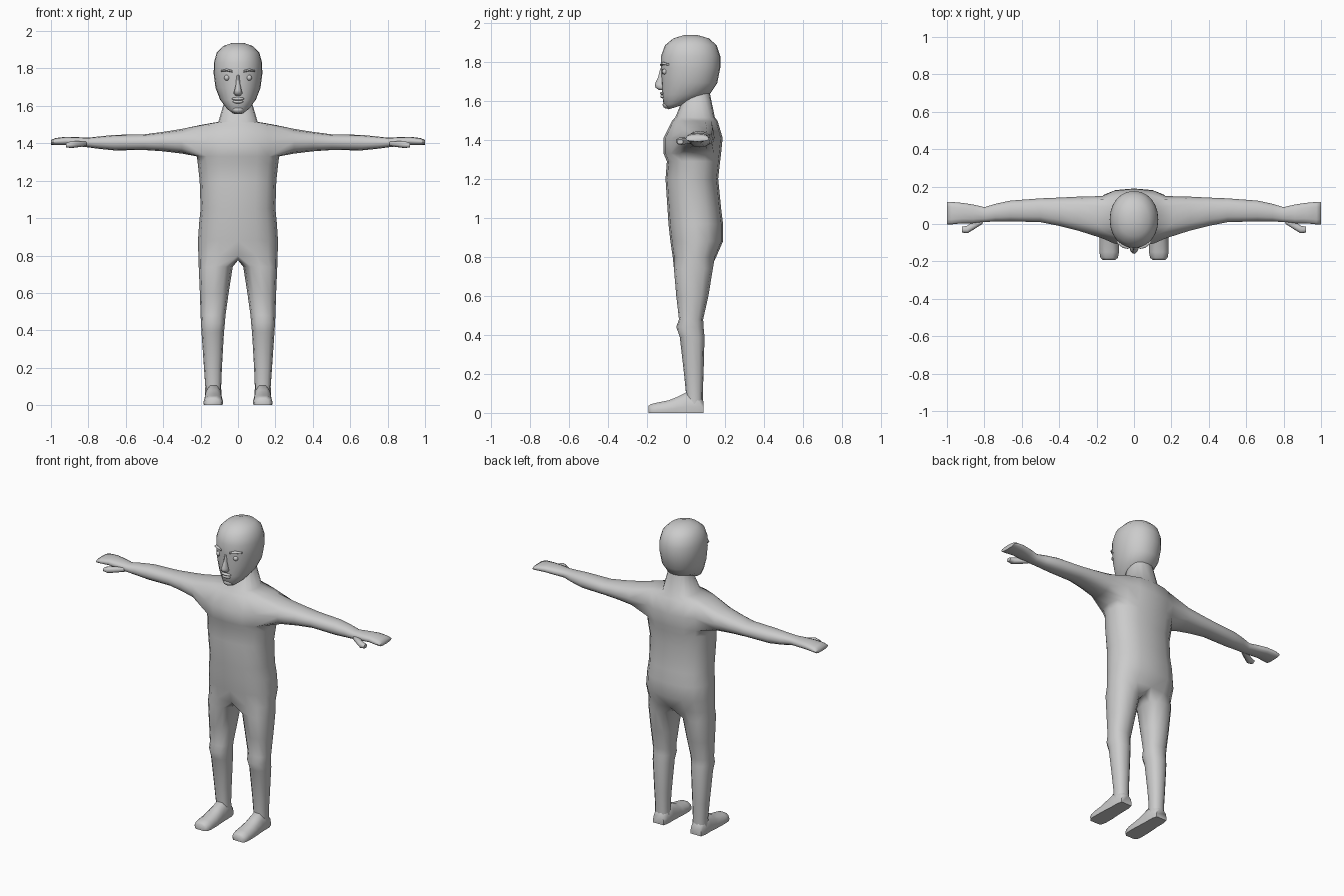
import bpy, bmesh, math
from mathutils import Vector

if "Cube" in bpy.data.objects:
    bpy.data.objects.remove(bpy.data.objects["Cube"])

skin = bpy.data.materials.new("plain_grey")
skin.diffuse_color = (0.6, 0.6, 0.6, 1)
skin.use_nodes = True
skin.node_tree.nodes["Principled BSDF"].inputs["Base Color"].default_value = skin.diffuse_color


def power(v, p):
    return math.copysign(abs(v) ** p, v)


def finish(bm, name, mirror=False, angle=60):
    """Turn a bmesh into a smooth-shaded object, optionally mirrored over x = 0."""
    bmesh.ops.recalc_face_normals(bm, faces=bm.faces)
    me = bpy.data.meshes.new(name)
    bm.to_mesh(me)
    bm.free()
    me.materials.append(skin)
    ob = bpy.data.objects.new(name, me)
    bpy.context.collection.objects.link(ob)
    bpy.ops.object.select_all(action='DESELECT')
    ob.select_set(True)
    bpy.context.view_layer.objects.active = ob
    bpy.ops.object.shade_smooth_by_angle(angle=math.radians(angle))
    if mirror:
        m = ob.modifiers.new("mirror", 'MIRROR')
        m.use_clip = True
        m.merge_threshold = 0.0005
    return ob


def bridge(bm, a, b, closed=True):
    n = len(a)
    for i in range(n if closed else n - 1):
        j = (i + 1) % n
        bm.faces.new((a[i], a[j], b[j], b[i]))


def add_ring(bm, pts):
    return [bm.verts.new(p) for p in pts]


def chain(bm, start, rings):
    """Continue a tube from an existing loop through the rings and cap it."""
    for pts in rings:
        nxt = add_ring(bm, pts)
        bridge(bm, start, nxt)
        start = nxt
    bm.faces.new(start)


def loft(name, rings, mirror=False, angle=60):
    bm = bmesh.new()
    first = add_ring(bm, rings[0])
    bm.faces.new(first)
    chain(bm, first, rings[1:])
    return finish(bm, name, mirror, angle)


def ring_x(x, y0, y1, z0, z1, n=12, p=0.85):
    """Cross-section facing along x, starting at the upper front."""
    out = []
    for k in range(n):
        a = math.radians(150) - 2 * math.pi * k / n
        out.append(Vector((x, (y0 + y1) / 2 + (y1 - y0) / 2 * power(math.cos(a), p),
                           (z0 + z1) / 2 + (z1 - z0) / 2 * power(math.sin(a), p))))
    return out


def ring_z(z, x0, x1, y0, y1, n=12, p=0.85, zback=None):
    """Cross-section facing along z, starting at the inner front; may tilt backwards."""
    zback = z if zback is None else zback
    out = []
    for k in range(n):
        a = math.radians(-120) + 2 * math.pi * k / n
        s = power(math.sin(a), p)
        out.append(Vector(((x0 + x1) / 2 + (x1 - x0) / 2 * power(math.cos(a), p),
                           (y0 + y1) / 2 + (y1 - y0) / 2 * s,
                           z + (zback - z) * (s + 1) / 2)))
    return out


# Body: half torso, neck to hips, as rows of (z, half width, front y, back y)
torso = [(1.65, .065, 0, .12), (1.515, .105, -.055, .148), (1.497, .205, -.072, .162),
         (1.41, .225, -.115, .188), (1.33, .22, -.115, .18), (1.29, .215, -.098, .175),
         (1.2, .205, -.105, .165), (1.05, .2, -.095, .18), (.97, .208, -.09, .19),
         (.88, .214, -.08, .19), (.8, .212, -.068, .155)]
bm = bmesh.new()
rows = []
for z, w, y0, y1 in torso:
    row = []
    for i in range(9):
        t = math.pi * i / 8
        x = 0 if i in (0, 8) else w * math.sin(t) ** 0.8
        row.append(bm.verts.new((x, (y0 + y1) / 2 - (y1 - y0) / 2 * power(math.cos(t), 0.85), z)))
    rows.append(row)
for r in range(len(rows) - 1):
    for i in range(8):
        if r in (2, 3) and 2 <= i < 6:
            continue  # shoulder opening
        bm.faces.new((rows[r][i], rows[r][i + 1], rows[r + 1][i + 1], rows[r + 1][i]))

# Arm and hand grown out of the shoulder opening: (x, front, back, bottom, top)
arm = [(.3, -.035, .146, 1.345, 1.477), (.4, -.01, .141, 1.357, 1.461),
       (.5, .01, .137, 1.364, 1.448), (.66, .014, .125, 1.362, 1.445),
       (.74, .014, .108, 1.37, 1.437), (.8, .01, .09, 1.378, 1.43),
       (.86, .004, .104, 1.385, 1.433), (.92, .004, .113, 1.39, 1.435),
       (.975, -.002, .118, 1.39, 1.428), (1.0, -.002, .118, 1.392, 1.418)]
shoulder = rows[2][2:7] + [rows[3][6]] + rows[4][2:7][::-1] + [rows[3][2]]
chain(bm, shoulder, [ring_x(*a) for a in arm])

# Leg grown out of the hip loop, closed by a crotch strip: (z, inner, outer, front, back)
leg = [(.74, .028, .21, -.062, .138), (.6, .05, .204, -.05, .115), (.48, .067, .2, -.036, .088),
       (.44, .07, .198, -.05, .09), (.39, .075, .195, -.032, .095), (.2, .086, .182, -.01, .09),
       (.1, .09, .175, 0, .086), (.03, .088, .176, 0, .086)]
crotch = [bm.verts.new((0, y, .775)) for y in (.1, .04, -.015)]
chain(bm, rows[-1] + crotch, [ring_z(*r) for r in leg])
finish(bm, "body", mirror=True, angle=75)

# Thumbs
thumb = [(.81, .0, .045, 1.385, 1.41), (.865, -.035, .01, 1.377, 1.412),
         (.89, -.05, -.008, 1.374, 1.412), (.92, -.046, -.014, 1.378, 1.402)]
loft("thumb", [ring_x(*t, n=8) for t in thumb], mirror=True)

# Feet: flat-soled sections (y, inner x, outer x, top z)
foot = [(.09, .094, .17, .06), (.06, .086, .178, .1), (.0, .085, .178, .105),
        (-.05, .083, .182, .08), (-.09, .08, .184, .064), (-.15, .08, .185, .052),
        (-.18, .086, .18, .045), (-.193, .1, .166, .036)]
sections = []
for y, x0, x1, top in foot:
    c, h = (x0 + x1) / 2, (x1 - x0) / 2
    sections.append([Vector((c + h * u, y, top * v)) for u, v in
                     ((-.95, 0), (.95, 0), (1, .3), (.85, .72), (.4, 1), (-.4, 1), (-.85, .72), (-1, .3))])
loft("foot", sections, mirror=True, angle=50)

# Head: tilted rings (front z, front y, back z, back y, half width)
head = [(1.556, -.09, 1.57, -.045, .03), (1.578, -.115, 1.598, .04, .062),
        (1.63, -.122, 1.638, .125, .096), (1.7, -.125, 1.69, .16, .12),
        (1.77, -.128, 1.77, .176, .13), (1.83, -.128, 1.83, .176, .129),
        (1.885, -.108, 1.885, .157, .114), (1.92, -.065, 1.92, .118, .08),
        (1.937, -.01, 1.937, .06, .03)]
loft("head", [ring_z(zf, -w, w, yf, yb, n=24, p=0.95, zback=zb) for zf, yf, zb, yb, w in head], angle=75)

# Nose, from bridge down to the nostrils
nose = [(1.765, -.009, .009, -.132, -.1), (1.72, -.011, .011, -.144, -.1),
        (1.685, -.019, .019, -.16, -.1), (1.668, -.024, .024, -.157, -.1),
        (1.655, -.014, .014, -.138, -.1)]
loft("nose", [ring_z(*n, n=10, p=1) for n in nose])


def blob(name, loc, size, mirror=False):
    bm = bmesh.new()
    bmesh.ops.create_uvsphere(bm, u_segments=14, v_segments=8, radius=1)
    for v in bm.verts:
        v.co = Vector(loc) + Vector(v.co[i] * size[i] for i in range(3))
    finish(bm, name, mirror)


# Eyes, lips and chin
blob("eye", (.06, -.108, 1.75), (.015, .015, .015), True)
blob("upper_lip", (0, -.118, 1.638), (.034, .016, .009))
blob("lower_lip", (0, -.117, 1.622), (.029, .015, .009))
blob("chin", (0, -.098, 1.58), (.032, .022, .02))

# Eyebrows, arched bars wrapped round the forehead: (x, front, back, bottom, top)
brow = [(.03, -.134, -.11, 1.778, 1.79), (.06, -.128, -.1, 1.785, 1.799),
        (.092, -.104, -.08, 1.782, 1.79)]
loft("eyebrow", [ring_x(*b, n=8) for b in brow], mirror=True)
